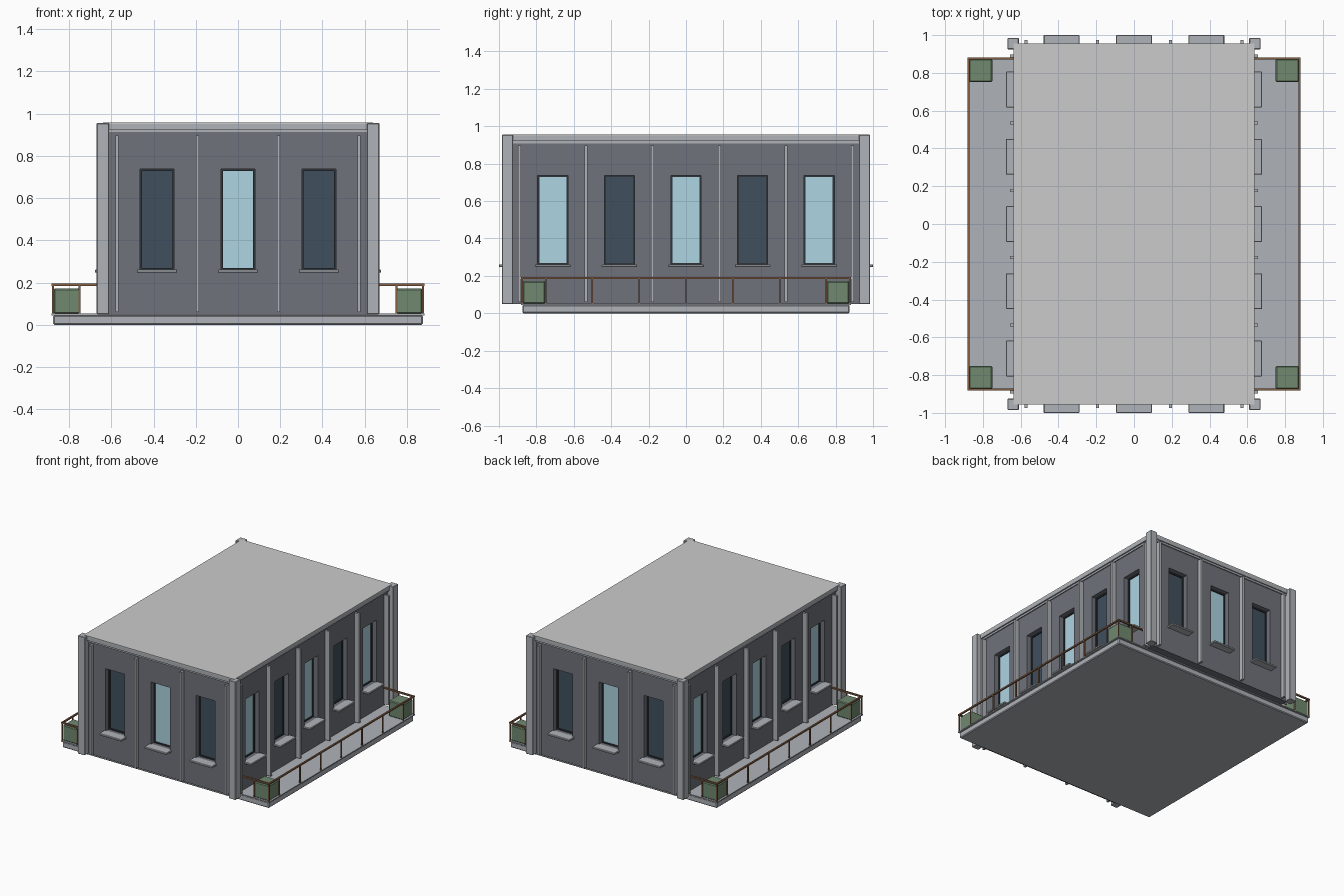
import bpy, bmesh
from mathutils import Matrix, Vector
from math import pi

if "Cube" in bpy.data.objects:
    bpy.data.objects.remove(bpy.data.objects["Cube"])


def mat(name, r, g, b):
    m = bpy.data.materials.new(name)
    m.diffuse_color = (r, g, b, 1)
    m.use_nodes = True
    m.node_tree.nodes["Principled BSDF"].inputs["Base Color"].default_value = m.diffuse_color
    return m


WALL = mat("wall_slate", 0.16, 0.17, 0.20)
TRIM = mat("trim_grey", 0.43, 0.45, 0.48)
DARK = mat("frame_dark", 0.03, 0.035, 0.04)
GLASS_D = mat("glass_dark", 0.05, 0.08, 0.11)
GLASS_L = mat("glass_light", 0.42, 0.66, 0.76)
WOOD = mat("rail_brown", 0.24, 0.12, 0.06)
GREEN = mat("planter_green", 0.16, 0.25, 0.16)


def boxes(name, items, material=None, bevel=0):
    """One object from boxes given as (x0, x1, y0, y1, z0, z1, turn)."""
    bm = bmesh.new()
    for x0, x1, y0, y1, z0, z1, turn in items:
        m = (Matrix.Rotation(turn, 4, 'Z')
             @ Matrix.Translation(((x0 + x1) / 2, (y0 + y1) / 2, (z0 + z1) / 2))
             @ Matrix.Diagonal((x1 - x0, y1 - y0, z1 - z0, 1)))
        bmesh.ops.create_cube(bm, size=1, matrix=m)
    me = bpy.data.meshes.new(name)
    bm.to_mesh(me)
    bm.free()
    ob = bpy.data.objects.new(name, me)
    bpy.context.collection.objects.link(ob)
    if material:
        me.materials.append(material)
    if bevel:
        b = ob.modifiers.new("bevel", 'BEVEL')
        b.width, b.segments = bevel, 1
    return ob


def sym(*b):
    """Box mirrored into the four corners."""
    x0, x1, y0, y1, z0, z1 = b
    out = []
    for sx in (-1, 1):
        for sy in (-1, 1):
            xs, ys = sorted((x0 * sx, x1 * sx)), sorted((y0 * sy, y1 * sy))
            out.append((*xs, *ys, z0, z1, 0))
    return out


# facade layout: (turn, wall distance, window centres, pilaster centres, sill reach, pilaster reach)
long_w = [i * 0.356 for i in range(-2, 3)]
long_p = [(i - 2.5) * 0.356 for i in range(6)]
short_w = [-0.383, 0, 0.383]
short_p = [-0.573, -0.192, 0.192, 0.573]
sides = [(0, 0.94, short_w, short_p, 1.0, 0.975),
         (pi, 0.94, short_w, short_p, 1.0, 0.975),
         (pi / 2, 0.62, long_w, long_p, 0.677, 0.657),
         (-pi / 2, 0.62, long_w, long_p, 0.677, 0.657)]

holes, frames, light, dark, sills, pilasters = [], [], [], [], [], []
HW, Z0, Z1, F, DEPTH = 0.081, 0.26, 0.738, 0.009, 0.05
for turn, d, wins, pils, sill, pil in sides:
    back = -d + DEPTH
    for i, u in enumerate(wins):
        holes.append((u - HW, u + HW, -d - 0.1, back, Z0, Z1, turn))
        # thin frame around the recessed pane
        fy = (back - 0.014, back + 0.005)
        frames += [(u - HW, u - HW + F, *fy, Z0, Z1, turn),
                   (u + HW - F, u + HW, *fy, Z0, Z1, turn),
                   (u - HW + F, u + HW - F, *fy, Z0, Z0 + F, turn),
                   (u - HW + F, u + HW - F, *fy, Z1 - F, Z1, turn)]
        lit = (i - len(wins) // 2) % 2 == 0
        (light if lit else dark).append(
            (u - HW + F, u + HW - F, back - 0.006, back + 0.005, Z0 + F, Z1 - F, turn))
        sills.append((u - 0.095, u + 0.095, -sill, -d + 0.01, 0.247, 0.262, turn))
    for u in pils:
        pilasters.append((u - 0.008, u + 0.008, -pil, -d + 0.01, 0.06, 0.897, turn))

# base slab and deck
boxes("base_slab", [(-0.875, 0.875, -0.875, 0.875, 0, 0.045, 0)], TRIM, 0.006)
boxes("deck_plate", [(-0.882, 0.882, -0.882, 0.882, 0.045, 0.053, 0)], TRIM)

# walls with window recesses
walls = boxes("walls", [(-0.62, 0.62, -0.94, 0.94, 0.05, 0.93, 0)], WALL)
cutter = boxes("window_cutter", holes)
cutter.hide_render = True
cutter.hide_viewport = True
cut = walls.modifiers.new("windows", 'BOOLEAN')
cut.operation, cut.solver, cut.object = 'DIFFERENCE', 'EXACT', cutter

boxes("window_frames", frames, DARK)
boxes("light_panes", light, GLASS_L)
boxes("dark_panes", dark, GLASS_D)
boxes("window_sills", sills, TRIM, 0.003)
boxes("pilasters", pilasters, TRIM)

# corner pillars, cornice and roof
boxes("corner_pillars", sym(0.61, 0.669, 0.925, 0.985, 0.05, 0.955), TRIM, 0.003)
boxes("cornice_trim", [(-0.628, 0.628, -0.948, 0.948, 0.908, 0.922, 0)], TRIM)
boxes("cornice", [(-0.638, 0.638, -0.956, 0.956, 0.922, 0.95, 0)], TRIM)
boxes("roof", [(-0.638, 0.638, -0.956, 0.956, 0.95, 0.957, 0)])

# terrace railings: long rail, end rails and posts
R, P = 0.006, 0.004
rail = []
for s in (-1, 1):
    x = s * 0.876
    rail.append((x - R, x + R, -0.882, 0.882, 0.184, 0.195, 0))
    for i in range(-3, 4):
        y = i * 0.25
        rail.append((x - P, x + P, y - P, y + P, 0.05, 0.186, 0))
rail += sym(0.62, 0.87, 0.87, 0.882, 0.184, 0.195)
rail += sym(0.872, 0.88, 0.872, 0.88, 0.05, 0.186)
rail += sym(0.746, 0.754, 0.872, 0.88, 0.05, 0.186)
boxes("terrace_railing", rail, WOOD)

# corner planters
boxes("planters", sym(0.75, 0.873, 0.752, 0.873, 0.053, 0.172), GREEN, 0.006)
